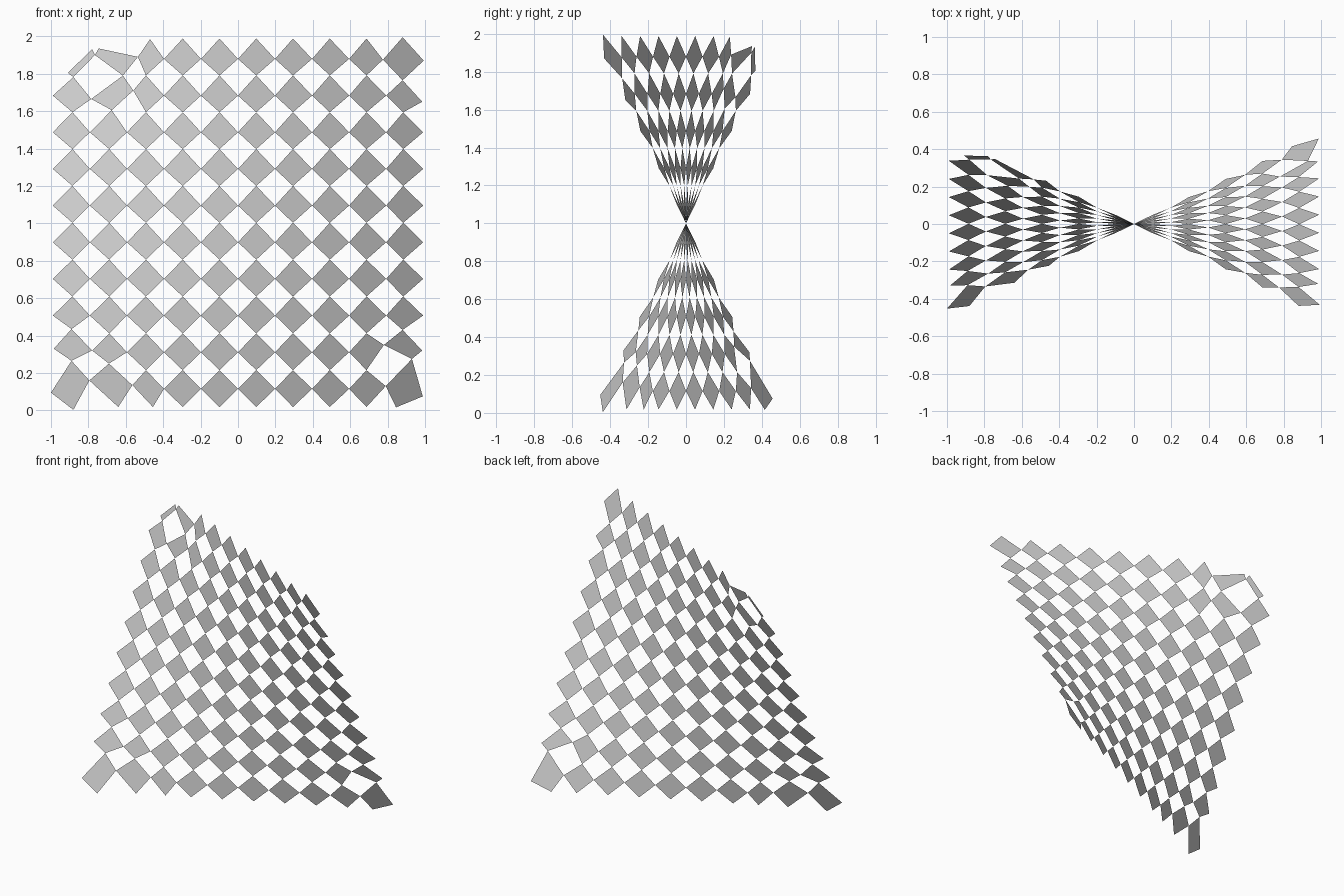
import bpy, bmesh

N = 10                    # tiles per side
STEP = 0.198

# Hinge points: "h" = left/right corners of tiles, "v" = top/bottom corners
pts = {}
for a in range(N + 1):
    for b in range(N):
        pts["h", a, b] = (-0.99 + STEP * a, 0.115 + 0.196 * b)
        pts["v", b, a] = (-0.885 + 0.1965 * b, 0.018 + 0.197 * a)

# Distorted tiles near the corners
pts.update({
    # bottom left
    ("h", 0, 0): (-1.0, 0.095), ("v", 0, 0): (-0.88, 0.003),
    ("h", 1, 0): (-0.795, 0.16), ("v", 0, 1): (-0.89, 0.265),
    ("v", 1, 0): (-0.64, 0.018), ("v", 1, 1): (-0.69, 0.25),
    ("h", 2, 0): (-0.565, 0.135), ("v", 2, 0): (-0.455, 0.018),
    ("h", 0, 1): (-0.985, 0.33), ("h", 1, 1): (-0.78, 0.32), ("v", 0, 2): (-0.89, 0.435),
    # bottom right
    ("h", 9, 0): (0.79, 0.13), ("v", 9, 0): (0.845, 0.016),
    ("h", 10, 0): (0.988, 0.075), ("v", 9, 1): (0.93, 0.275),
    ("h", 9, 1): (0.78, 0.35), ("h", 10, 1): (0.985, 0.32), ("v", 9, 2): (0.88, 0.43),
    # top left
    ("h", 0, 9): (-0.91, 1.805), ("v", 0, 10): (-0.78, 1.93),
    ("h", 1, 9): (-0.765, 1.90), ("v", 0, 9): (-0.88, 1.782),
    ("v", 1, 10): (-0.745, 1.935), ("h", 2, 9): (-0.535, 1.89),
    ("v", 1, 9): (-0.615, 1.79), ("v", 2, 10): (-0.47, 1.985),
    ("h", 1, 8): (-0.785, 1.665), ("h", 2, 8): (-0.56, 1.71), ("v", 1, 8): (-0.675, 1.605),
    # top right
    ("v", 9, 10): (0.88, 1.995), ("h", 10, 9): (0.993, 1.87), ("h", 9, 9): (0.775, 1.875),
    ("v", 9, 9): (0.88, 1.765), ("h", 10, 8): (0.985, 1.65),
})

# Tiles hinged at their corners, laid on a saddle surface
bm = bmesh.new()
verts = {k: bm.verts.new((x, -0.5 * x * (z - 1), z)) for k, (x, z) in pts.items()}
for i in range(N):
    for j in range(N):
        bm.faces.new([verts["v", i, j], verts["h", i + 1, j],
                      verts["v", i, j + 1], verts["h", i, j]])
mesh = bpy.data.meshes.new("saddle_tiles")
bm.to_mesh(mesh)
bm.free()
bpy.context.collection.objects.link(bpy.data.objects.new("saddle_tiles", mesh))
